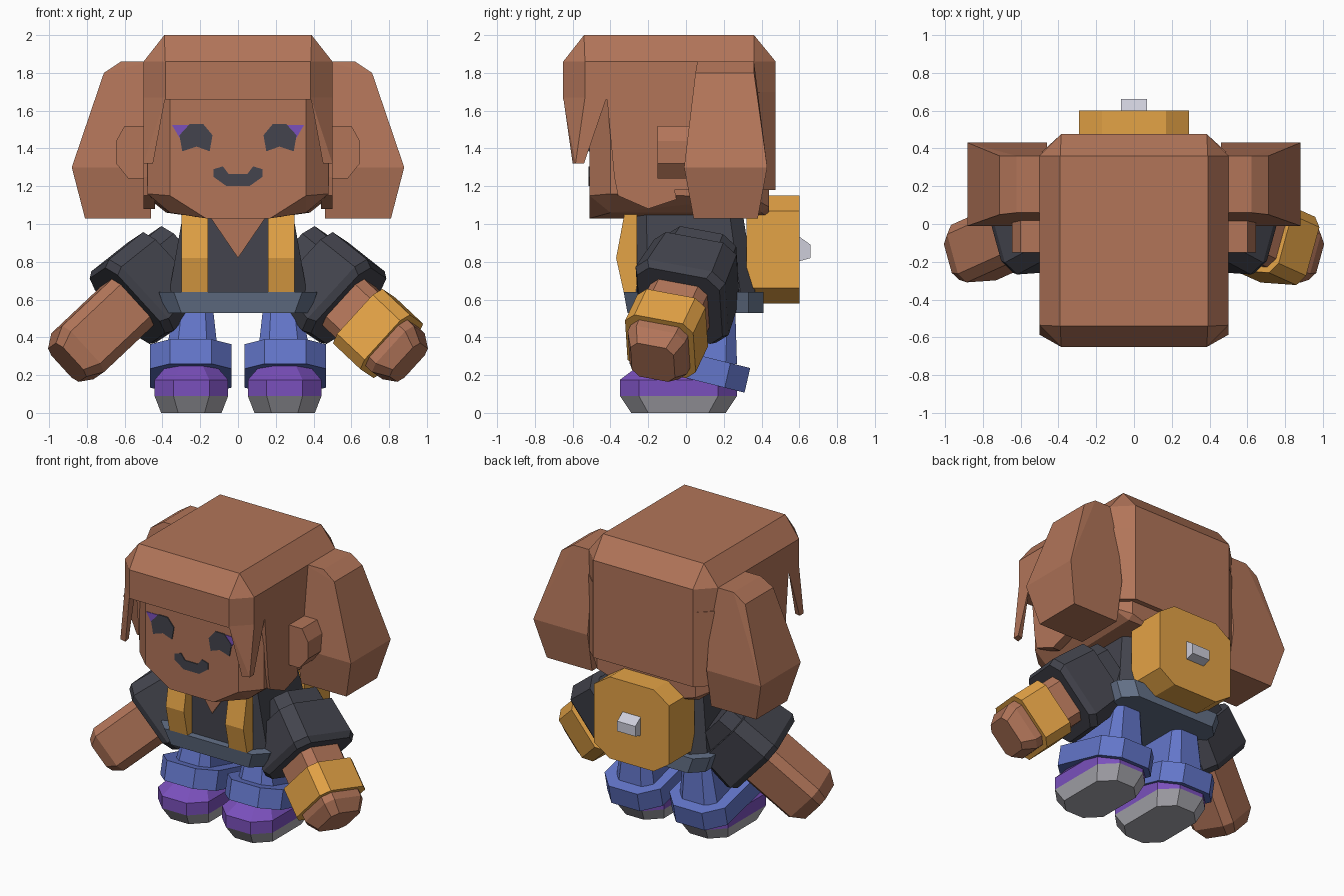
import bpy, bmesh
from mathutils import Vector

cube = bpy.data.objects.get("Cube")
if cube:
    bpy.data.objects.remove(cube, do_unlink=True)


def material(name, *rgb):
    lin = [((c / 255 + 0.055) / 1.055) ** 2.4 for c in rgb] + [1]
    m = bpy.data.materials.new(name)
    m.use_nodes = True
    m.diffuse_color = lin
    m.node_tree.nodes["Principled BSDF"].inputs["Base Color"].default_value = lin
    return m


BROWN = material("brown", 178, 117, 89)
ORANGE = material("orange", 228, 163, 70)
CHARCOAL = material("charcoal", 67, 68, 77)
SLATE = material("slate", 100, 113, 136)
BLUE = material("blue", 99, 118, 202)
PURPLE = material("purple", 122, 80, 188)
SOLE = material("sole_grey", 172, 171, 178)
SILVER = material("silver", 205, 205, 218)


def finish(name, bm, mat):
    bmesh.ops.recalc_face_normals(bm, faces=bm.faces)
    me = bpy.data.meshes.new(name)
    bm.to_mesh(me)
    bm.free()
    me.materials.append(mat)
    ob = bpy.data.objects.new(name, me)
    bpy.context.collection.objects.link(ob)
    return ob


def hull(name, pts, mat, s=1):
    """Faceted solid wrapped around the points, mirrored in x when s = -1."""
    bm = bmesh.new()
    for x, y, z in pts:
        bm.verts.new((x * s, y, z))
    res = bmesh.ops.convex_hull(bm, input=bm.verts)
    loose = {g for g in res["geom_interior"] + res["geom_unused"]
             if isinstance(g, bmesh.types.BMVert)}
    bmesh.ops.delete(bm, geom=list(loose), context='VERTS')
    bmesh.ops.dissolve_limit(bm, angle_limit=0.02, verts=bm.verts, edges=bm.edges)
    return finish(name, bm, mat)


def prism(name, pts, depth, mat):
    """Polygon outline pushed along the depth vector."""
    bm = bmesh.new()
    face = bm.faces.new([bm.verts.new(p) for p in pts])
    ext = bmesh.ops.extrude_face_region(bm, geom=[face], use_keep_orig=True)
    verts = [g for g in ext["geom"] if isinstance(g, bmesh.types.BMVert)]
    bmesh.ops.translate(bm, vec=Vector(depth), verts=verts)
    return finish(name, bm, mat)


def octo(hx, hy, cut):
    """Rectangle outline with cut corners."""
    return [(a * x, b * y) for a in (-1, 1) for b in (-1, 1)
            for x, y in ((hx, hy - cut), (hx - cut, hy))]


def ring(cx, hx, y0, y1, cut, z):
    return [(cx + x, (y0 + y1) / 2 + y, z) for x, y in octo(hx, (y1 - y0) / 2, cut)]


def both(pts):
    return pts + [(-x, y, z) for x, y, z in pts]


# Head with an angled jaw
hull("head", both([
    (.36, -.51, 1.75), (.36, -.51, 1.15), (.17, -.51, 1.03),
    (.48, -.40, 1.75), (.48, -.40, 1.16), (.36, -.40, 1.06),
    (.48, .35, 1.75), (.48, .35, 1.14), (.38, .40, 1.06),
    (.38, .44, 1.75), (.38, .44, 1.09), (.17, .44, 1.03)]), BROWN)

# Hair: cap with fringe, and a back block
hull("hair_cap", [(x, y, 2.0) for x in (-.39, .39) for y in (-.54, .36)]
     + ring(0, .5, -.65, .475, .115, 1.86) + ring(0, .5, -.65, .475, .115, 1.66), BROWN)
hull("hair_back", [p for z in (1.18, 1.7) for p in
                   [(-.5, .1, z), (.5, .1, z), (-.5, .37, z), (.5, .37, z),
                    (-.385, .475, z), (.385, .475, z)]], BROWN)

# Torso, neckline, belt
hull("torso", ring(0, .38, -.28, .38, .08, .55) + ring(0, .29, -.28, .30, .07, 1.06), CHARCOAL)
prism("neckline", [(-.15, -.28, 1.04), (0, -.28, .82), (.15, -.28, 1.04)], (0, -.008, 0), BROWN)
hull("belt", ring(0, .42, -.33, .41, .08, .64) + ring(0, .38, -.31, .41, .08, .53), SLATE)

# Backpack and buckle
prism("backpack", [(a, .32, z) for a, z in (
    (-.17, 1.15), (.17, 1.15), (.29, 1.07), (.29, .66),
    (.17, .58), (-.17, .58), (-.29, .66), (-.29, 1.07))], (0, .28, 0), ORANGE)
hull("buckle", [(x, y, z) for x in (-.07, .07) for y, z in (
    (.59, .94), (.59, .80), (.66, .89), (.66, .82))], SILVER)

# Mouth
prism("mouth", [(x, -.51, z) for x, z in (
    (-.13, 1.29), (-.08, 1.305), (-.05, 1.265), (.05, 1.265), (.08, 1.305),
    (.13, 1.29), (.13, 1.25), (.06, 1.2), (-.06, 1.2), (-.13, 1.25))], (0, -.006, 0), CHARCOAL)

# Arm axes: along the arm, across its depth, across its width
D = Vector((.69, -.31, -.65)).normalized()
E = Vector((-.26, -.95, .176))
E = (E - D * E.dot(D)).normalized()
F = D.cross(E)
HAND = Vector((.89, -.17, .28))


def limb(*rings):
    """Cut-corner sections (distance, half width, half depth, cut) along the arm."""
    return [tuple(HAND + D * t + F * u + E * v)
            for t, w, d, c in rings for u, v in octo(w, d, c)]


for side, s in (("left", 1), ("right", -1)):
    # Hair side panel, front lock, bunch and ear
    prism(side + "_hair_panel", [(s * .44, y, z) for y, z in (
        (-.42, 1.68), (-.38, 1.25), (-.36, 1.15), (-.2, 1.08), (-.05, 1.13),
        (-.06, 1.18), (.2, 1.18), (.2, 1.7))], (s * .06, 0, 0), BROWN)
    hull(side + "_hair_lock", [
        (.385, -.65, 1.67), (.5, -.535, 1.67), (.5, -.42, 1.67), (.39, -.58, 1.67),
        (.45, -.60, 1.32), (.5, -.585, 1.32), (.5, -.54, 1.32), (.46, -.55, 1.32)], BROWN, s)
    hull(side + "_hair_bunch", [(x, y, z) for x, z, y0, y1 in (
        (.46, 1.86, .06, .36), (.62, 1.86, .06, .36), (.71, 1.80, .05, .36),
        (.46, 1.3, -.01, .43), (.88, 1.3, -.01, .43),
        (.46, 1.03, .04, .38), (.81, 1.03, .04, .38)) for y in (y0, y1)], BROWN, s)
    hull(side + "_ear", [(x, y, z) for x, z in (
        (.46, 1.52), (.6, 1.52), (.645, 1.44), (.645, 1.32), (.58, 1.24), (.46, 1.24))
        for y in (-.15, .03)], BROWN, s)

    # Eye and coloured corner
    prism(side + "_eye_corner", [(s * x, -.51, z) for x, z in (
        (.35, 1.525), (.24, 1.525), (.30, 1.44))], (0, -.004, 0), PURPLE)
    prism(side + "_eye", [(s * x, -.51, z) for x, z in (
        (.185, 1.53), (.255, 1.53), (.31, 1.47), (.295, 1.385), (.22, 1.41),
        (.15, 1.385), (.135, 1.47))], (0, -.007, 0), CHARCOAL)

    # Backpack strap
    prism(side + "_strap", [(s * .16, y, z) for y, z in (
        (-.26, 1.06), (-.325, 1.06), (-.37, .82), (-.33, .64), (-.26, .64))],
        (s * .14, 0, 0), ORANGE)

    # Arm and sleeve
    hull(side + "_arm", limb((-.68, .165, .16, .05), (-.06, .165, .16, .05),
                             (.02, .12, .12, .04)), BROWN, s)
    hull(side + "_shoulder", limb((-.84, .19, .19, .07), (-.55, .21, .21, .07)), CHARCOAL, s)
    hull(side + "_sleeve_cuff", limb((-.73, .235, .23, .07), (-.48, .255, .25, .07),
                                     (-.44, .235, .23, .07)), CHARCOAL, s)

    # Leg, slanted trouser cuff, shoe and sole
    hull(side + "_leg", ring(.235, .10, -.14, .26, .04, .58)
         + ring(.245, .145, -.23, .27, .06, .26), BLUE, s)
    cuff = ring(.25, .215, -.27, .34, .105, 0)
    hull(side + "_trouser_cuff", [(x, y + k * .03, .315 - .25 * (y - .03) + k * .13)
                                  for x, y, z in cuff for k in (0, -1)], BLUE, s)
    hull(side + "_shoe", ring(.247, .195, -.35, .27, .1, .09)
         + ring(.247, .195, -.35, .27, .1, .175) + ring(.247, .13, -.25, .2, .07, .25), PURPLE, s)
    hull(side + "_sole", ring(.247, .195, -.35, .27, .1, .09)
         + ring(.247, .16, -.29, .21, .09, 0), SOLE, s)

# Band on the left forearm
hull("left_armband", limb((-.32, .195, .19, .055), (-.11, .195, .19, .055)), ORANGE)
